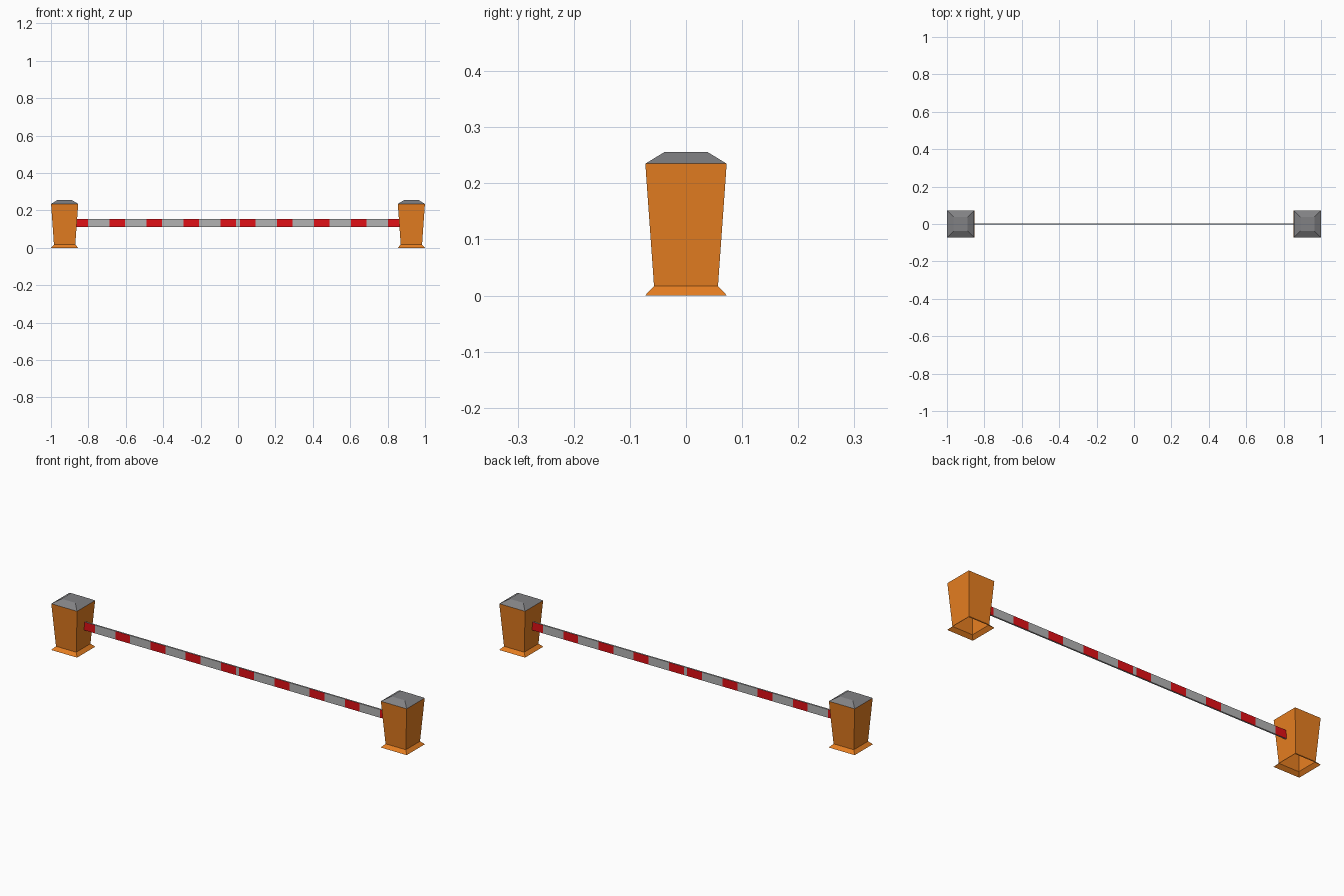
import bpy, bmesh

if "Cube" in bpy.data.objects:
    bpy.data.objects.remove(bpy.data.objects["Cube"])

POST_X = 0.927


def material(name, color):
    m = bpy.data.materials.new(name)
    m.diffuse_color = color
    m.use_nodes = True
    m.node_tree.nodes["Principled BSDF"].inputs["Base Color"].default_value = m.diffuse_color
    return m


def finish(name, bm, mats=()):
    bmesh.ops.recalc_face_normals(bm, faces=bm.faces)
    me = bpy.data.meshes.new(name)
    bm.to_mesh(me)
    bm.free()
    for m in mats:
        me.materials.append(m)
    ob = bpy.data.objects.new(name, me)
    bpy.context.collection.objects.link(ob)
    return ob


def square_loft(name, x, profile, mats=(), close_top=False):
    """Skin square rings given as (half width, height)."""
    bm = bmesh.new()
    rings = [[bm.verts.new((x + sx * h, sy * h, z))
              for sx, sy in ((-1, -1), (1, -1), (1, 1), (-1, 1))] for h, z in profile]
    for a, b in zip(rings, rings[1:]):
        for i in range(4):
            j = (i + 1) % 4
            bm.faces.new((a[i], a[j], b[j], b[i]))
    if close_top:
        bm.faces.new(rings[-1])
    return finish(name, bm, mats)


def striped_bar(name, side, mats):
    """Half of the barrier: box sections with red only on front and back."""
    first, pitch, width, end = 0.0095, 0.198, 0.084, 0.865
    cuts = [0.0]
    for i in range(5):
        cuts += [first + i * pitch, min(first + i * pitch + width, end)]
    bm = bmesh.new()
    t, z0, z1 = 0.004, 0.111, 0.153
    rings = [[bm.verts.new((side * x, y, z))
              for y, z in ((-t, z0), (t, z0), (t, z1), (-t, z1))] for x in cuts]
    for k, (a, b) in enumerate(zip(rings, rings[1:])):
        for i in range(4):
            j = (i + 1) % 4
            f = bm.faces.new((a[i], a[j], b[j], b[i]))
            f.material_index = int(k % 2 == 1 and i % 2 == 1)
    bm.faces.new(rings[0])
    bm.faces.new(rings[-1])
    return finish(name, bm, mats)


orange = material("orange", (0.8, 0.21, 0.015, 1))
red = material("red", (0.75, 0.005, 0.008, 1))
light_grey = material("light_grey", (0.45, 0.45, 0.45, 1))
dark_grey = material("dark_grey", (0.22, 0.22, 0.23, 1))

for label, s in (("left", -1), ("right", 1)):
    # Hollow post with flared foot, open underneath
    square_loft(label + "_post", s * POST_X,
                [(0.073, 0), (0.057, 0.017), (0.0725, 0.235)], [orange])
    # Bevelled cap
    square_loft(label + "_cap", s * POST_X,
                [(0.0725, 0.235), (0.038, 0.256)], [dark_grey], close_top=True)
    # Striped barrier board
    striped_bar(label + "_barrier", s, [light_grey, red])
